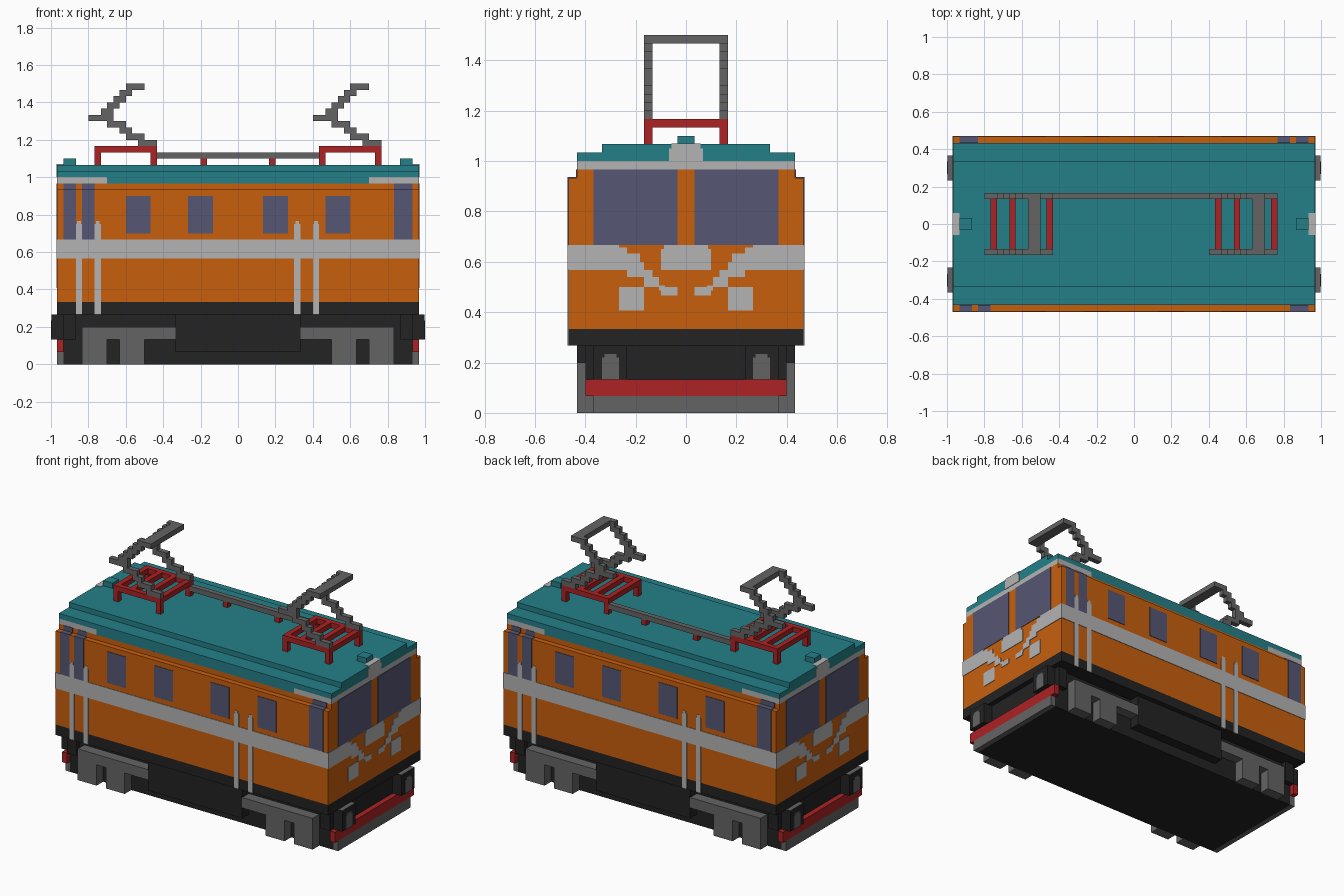
import bpy
import bmesh

if "Cube" in bpy.data.objects:
    bpy.data.objects.remove(bpy.data.objects["Cube"], do_unlink=True)

U = 1 / 30      # one building-block unit
T = 0.1         # half thickness of painted plates, in units


def material(name, rgb):
    lin = [((c / 255 + 0.055) / 1.055) ** 2.4 for c in rgb] + [1.0]
    m = bpy.data.materials.new(name)
    m.use_nodes = True
    m.diffuse_color = lin
    bsdf = m.node_tree.nodes["Principled BSDF"]
    bsdf.inputs["Base Color"].default_value = lin
    bsdf.inputs["Roughness"].default_value = 0.8
    return m


ORANGE = material("orange", (200, 95, 13))
TEAL = material("teal", (36, 128, 137))
RED = material("red", (172, 34, 36))
GREY = material("dark grey", (100, 100, 100))
SILVER = material("light grey", (180, 180, 180))
GLASS = material("window blue", (86, 86, 116))
BLACK = material("black", (35, 35, 35))


def part(name, mat, boxes):
    """One object made of boxes (x0, x1, y0, y1, z0, z1) in block units."""
    bm = bmesh.new()
    for x0, x1, y0, y1, z0, z1 in boxes:
        cube = bmesh.ops.create_cube(bm, size=1)["verts"]
        for v in cube:
            v.co = ((x0 + x1) / 2 + v.co.x * (x1 - x0),
                    (y0 + y1) / 2 + v.co.y * (y1 - y0),
                    (z0 + z1) / 2 + v.co.z * (z1 - z0))
    bmesh.ops.scale(bm, vec=(U, U, U), verts=bm.verts)
    me = bpy.data.meshes.new(name)
    bm.to_mesh(me)
    bm.free()
    me.materials.append(mat)
    ob = bpy.data.objects.new(name, me)
    bpy.context.collection.objects.link(ob)
    return ob


def flip_x(boxes):
    return boxes + [(-b, -a, c, d, e, f) for a, b, c, d, e, f in boxes]


def flip_y(boxes):
    return boxes + [(a, b, -d, -c, e, f) for a, b, c, d, e, f in boxes]


def half_turn(boxes):
    return boxes + [(-b, -a, -d, -c, e, f) for a, b, c, d, e, f in boxes]


def side(x0, x1, z0, z1, y=14):
    """Thin plate on the front side wall."""
    return (x0, x1, -y - T, -y + T, z0, z1)


def end(y0, y1, z0, z1):
    """Thin plate on the +x end wall."""
    return (29 - T, 29 + T, y0, y1, z0, z1)


# Body shell
part("body", ORANGE, [(-29, 29, -14, 14, 10, 28), (-29, 29, -13, 13, 28, 29)])
part("skirt", BLACK, [(-29, 29, -14, 14, 8, 10)])

# Stepped roof
part("roof", TEAL, [(-21, 21, -13, 13, 29, 30), (-29, 29, -13, 13, 30, 31),
                    (-29, 29, -10, 10, 31, 32)])
part("roof_end_band", SILVER, flip_x([(21, 29, -13, 13, 29, 30)]))
part("roof_horn", TEAL, flip_x([(26, 28, -1, 1, 32, 33)]))
part("end_lamp", SILVER, flip_x([(28, 29 + T, -2, 2, 30, 31.5),
                                 (28, 29 + T, -1.75, 1.75, 31.5, 32 + T)]))

# Saloon windows on both sides
part("side_windows", GLASS, half_turn(flip_x([side(4, 8, 21, 27),
                                              side(14, 18, 21, 27)])))

# Cab door windows, wrapping over the ledge at the top of the wall
cab = []
for x0, x1 in ((-28, -26), (-25, -23), (25, 28)):
    cab += [side(x0, x1, 20, 28 + T), side(x0, x1, 28, 29, y=13),
            (x0, x1, -14, -13, 28 - T, 28 + T)]
part("cab_side_windows", GLASS, half_turn(cab))

# Windscreens
part("windscreens", GLASS, flip_x(flip_y([end(1, 11, 20, 29)])))

# Waist stripe and vertical handrails
part("waist_stripe", SILVER, flip_y([side(-29, 29, 17, 20)]))
rails = []
for x in (-26, -23, 9, 12):
    rails += [side(x, x + 1, 8, 22.5), side(x + 0.2, x + 0.8, 22.5, 23)]
part("handrails", SILVER, half_turn(rails))

# End wall paintwork: stripe stepping down to the middle, lamps and centre panel
paint = [end(8, 14 + T, 17, 20), end(7, 8, 17, 19.7), end(5, 7, 16.2, 18),
         end(5.5, 7, 18, 19), end(3.2, 5, 15, 16.2), end(4, 5, 16.2, 17),
         end(1, 3, 14, 15), end(2.5, 3.2, 14.6, 15.2), end(5, 8, 12.2, 15),
         end(0, 3, 17, 19.5), end(0, 2.6, 19.5, 20)]
part("end_paint", SILVER, flip_x(flip_y(paint)))

# Underframe
part("underframe", BLACK, [(-28, 28, -11, 11, 0, 8), (-10, 10, -13, 13, 2, 8)]
     + flip_x([(26, 28, -12, 12, 4, 8)]))
part("plough", GREY, flip_x([(28, 29, -11, 11, 0, 2)]))
part("buffer_beam", RED, flip_x([(28, 29, -12, 12, 2, 4)]))

# Bogie side frames with axle blocks
part("bogies", GREY, flip_x(flip_y([(10, 25, 11, 13, 4, 6), (15, 19, 11, 13, 0, 4),
                                    (21, 25, 11, 13, 0, 4)])))

# Buffers: black housings with grey tops and faces
buffers = part("buffers", BLACK, flip_x(flip_y([(28, 29.9, 7, 11, 4, 8)])))
buffers.data.materials.append(GREY)
for p in buffers.data.polygons:
    if p.normal.z > 0.5:
        p.material_index = 1
part("buffer_faces", GREY, flip_x(flip_y([(29.8, 30, 8, 10, 4, 6.6),
                                          (29.8, 30, 8.3, 9.7, 6.6, 7)])))

# Roof power line on small posts
part("power_line", GREY, [(-13, 13, 4, 5, 33, 34)])
part("power_line_posts", RED, flip_x([(5, 6, 4, 5, 32, 33)]))

# Pantographs: stepped folding arms, one row per block of height from z = 35
ARM = [(-16, -13), (-18, -15), (-19, -17), (-21, -18), (-24, -20),
       (-22, -20), (-21, -19), (-20, -18), (-19, -17), (-18, -15)]
for label, dx in (("right", 0), ("left", 36)):
    arms = [(a + dx, b + dx, 4, 5, 35 + i, 36 + i) for i, (a, b) in enumerate(ARM)]
    part(label + "_pantograph_arms", GREY, flip_y(arms))
    part(label + "_pantograph_bar", GREY, [(-17 + dx, -15 + dx, -4, 4, 44, 45)])
    frame = flip_y([(-23 + dx, -13 + dx, 4, 5, 34, 35),
                    (-23 + dx, -22 + dx, 4, 5, 32, 34),
                    (-14 + dx, -13 + dx, 4, 5, 32, 34)])
    frame += [(x + dx, x + 1 + dx, -4, 4, 34, 35) for x in (-23, -20, -17, -14)]
    part(label + "_pantograph_frame", RED, frame)
